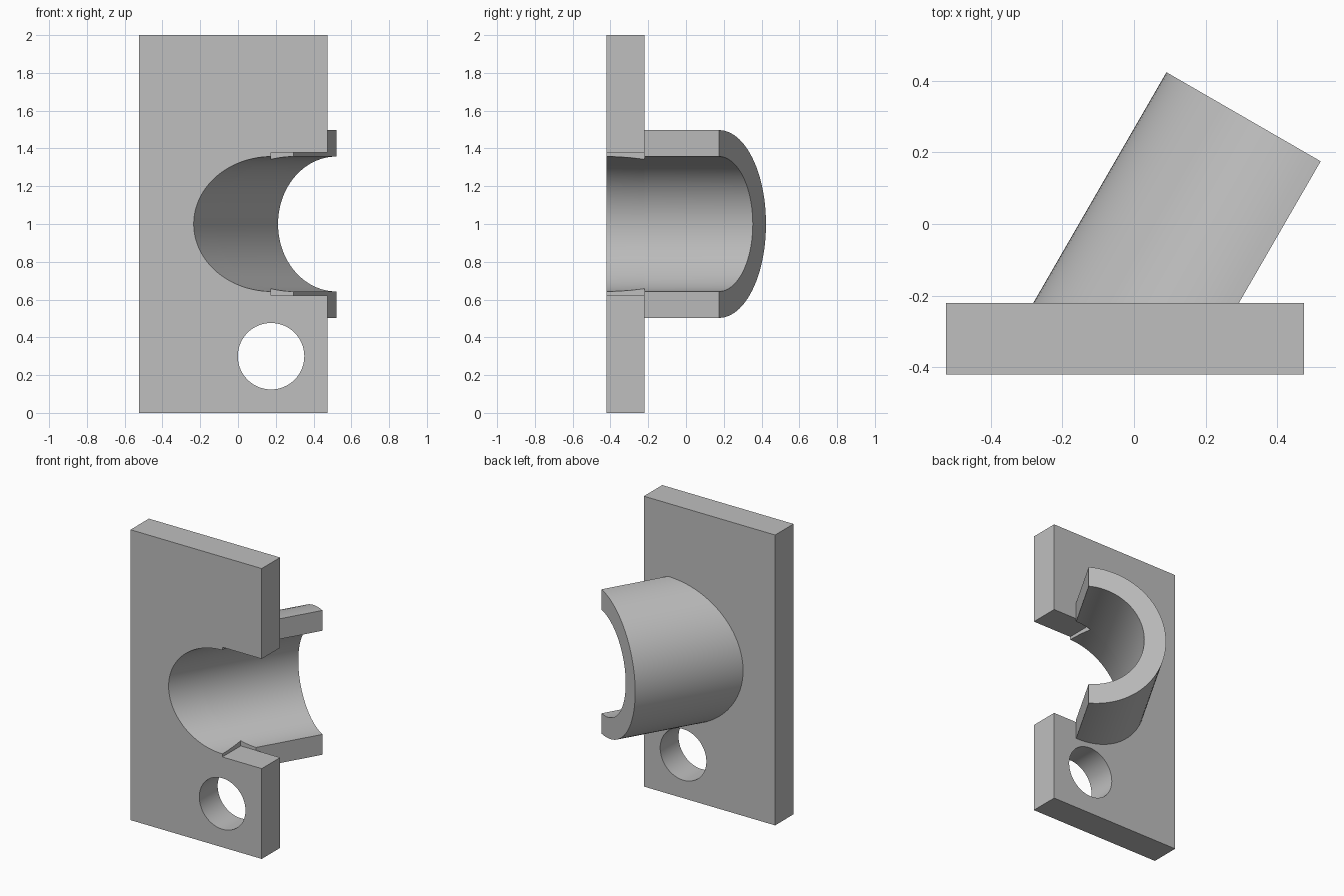
import bpy, bmesh, math
from mathutils import Vector

if "Cube" in bpy.data.objects:
    bpy.data.objects.remove(bpy.data.objects["Cube"])

grey = bpy.data.materials.new("plain grey")
grey.use_nodes = True
grey.diffuse_color = (0.52, 0.52, 0.52, 1)
grey.node_tree.nodes["Principled BSDF"].inputs["Base Color"].default_value = grey.diffuse_color

MID = 1.0                       # height of the tube axis
FRONT, BACK = -0.42, -0.22      # plate faces
LEFT_EDGE, RIGHT_EDGE = -0.525, 0.475
AXIS_X = 0.175                  # holes and notch start here
OUTER, INNER = 0.497, 0.357
TILT = math.radians(30)
ALONG = Vector((math.sin(TILT), math.cos(TILT), 0))
ACROSS = Vector((-math.cos(TILT), math.sin(TILT), 0))
TUBE_END = Vector((0.521, 0.175, MID))


def make_object(name, bm):
    bmesh.ops.recalc_face_normals(bm, faces=bm.faces)
    mesh = bpy.data.meshes.new(name)
    bm.to_mesh(mesh)
    bm.free()
    obj = bpy.data.objects.new(name, mesh)
    bpy.context.collection.objects.link(obj)
    mesh.materials.append(grey)
    return obj


def box(name, low, high):
    bm = bmesh.new()
    bmesh.ops.create_cube(bm, size=1)
    for v in bm.verts:
        v.co = [l + (c + 0.5) * (h - l) for c, l, h in zip(v.co, low, high)]
    return make_object(name, bm)


def arc(radius, start, end, steps):
    """Points (across, up) on an arc."""
    angles = [start + (end - start) * i / steps for i in range(steps + 1)]
    return [(radius * math.cos(a), radius * math.sin(a)) for a in angles]


def slanted_prism(name, profile, start_y, reach):
    """Sweep a profile along the tilted axis, from a plane of constant y to a square end."""
    bm = bmesh.new()
    near, far = [], []
    for p, z in profile:
        end = TUBE_END + ACROSS * p + Vector((0, 0, z))
        near.append(bm.verts.new(end + ALONG * ((start_y - end.y) / ALONG.y)))
        far.append(bm.verts.new(end + ALONG * reach))
    bm.faces.new(near)
    bm.faces.new(far)
    for i in range(len(profile)):
        j = (i + 1) % len(profile)
        bm.faces.new((near[i], near[j], far[j], far[i]))
    return make_object(name, bm)


def cut(target, cutter):
    mod = target.modifiers.new("cut", 'BOOLEAN')
    mod.operation = 'DIFFERENCE'
    mod.solver = 'EXACT'
    mod.object = cutter
    bpy.context.view_layer.objects.active = target
    bpy.ops.object.modifier_apply(modifier=mod.name)
    bpy.data.objects.remove(cutter)


def shade(obj):
    bpy.ops.object.select_all(action='DESELECT')
    obj.select_set(True)
    bpy.context.view_layer.objects.active = obj
    bpy.ops.object.shade_smooth_by_angle(angle=math.radians(30))


# Mounting plate with open side notch
plate = box("mounting_plate", (LEFT_EDGE, FRONT, 0), (RIGHT_EDGE, BACK, 2))
cut(plate, box("notch_cutter", (AXIS_X, FRONT - 0.1, MID - 0.378),
               (RIGHT_EDGE + 0.1, BACK + 0.1, MID + 0.378)))

# Tilted bore through the plate
cut(plate, slanted_prism("bore_cutter", arc(INNER, 0, math.tau, 96)[:-1], FRONT - 0.1, 0.1))

# Two bolt holes
for side in (-1, 1):
    bm = bmesh.new()
    bmesh.ops.create_cone(bm, cap_ends=True, segments=64, radius1=0.176, radius2=0.176, depth=1)
    for v in bm.verts:
        x, y, z = v.co
        v.co = (x + AXIS_X, z + FRONT, y + MID + side * 0.7)
    cut(plate, make_object("hole_cutter", bm))

# Tilted half tube behind the plate
half = math.pi / 2
profile = arc(OUTER, -half, half, 48) + arc(INNER, half, -half, 48)
tube = slanted_prism("half_tube", profile, BACK, 0)

for part in (plate, tube):
    shade(part)
